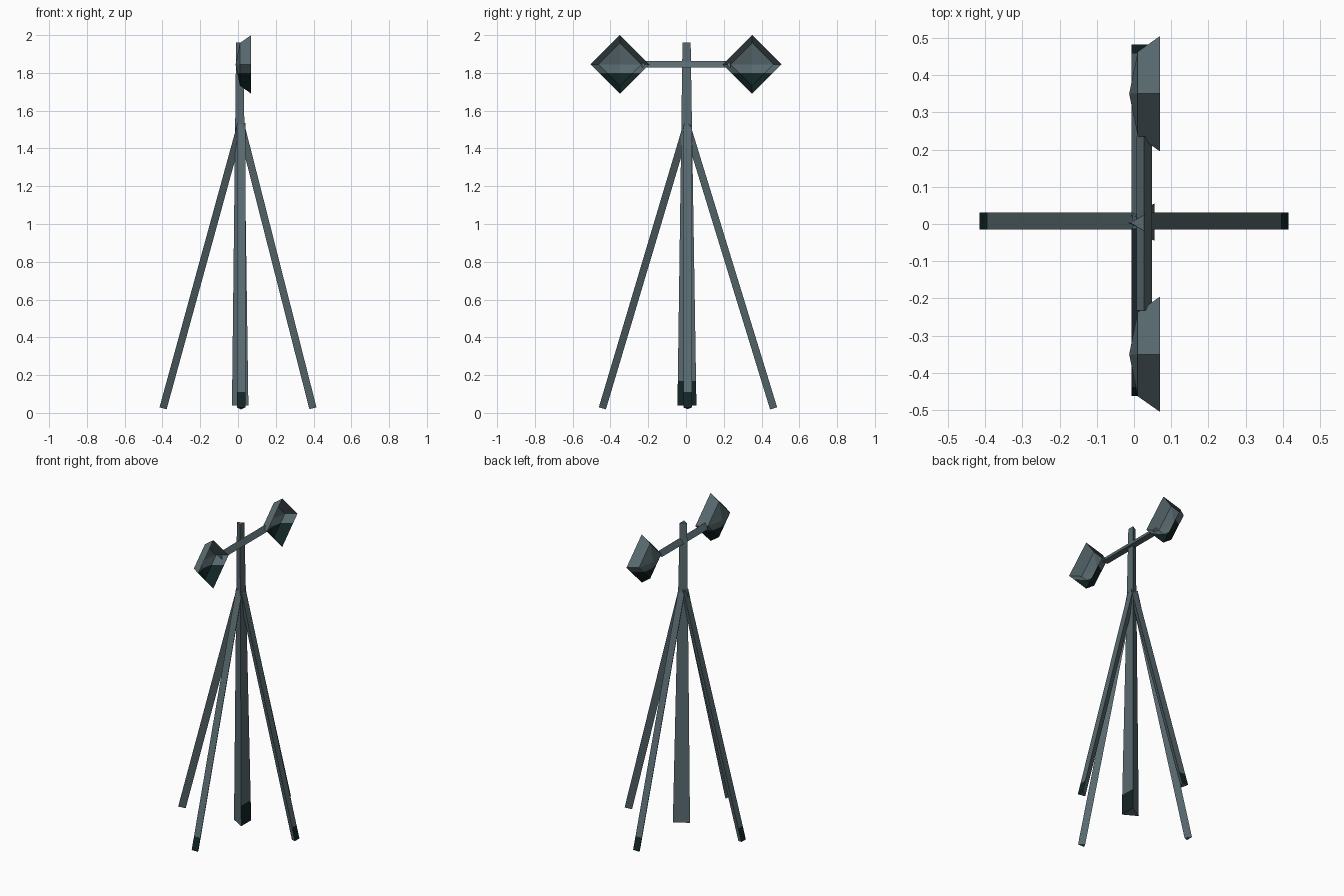
import bpy, bmesh, math
from mathutils import Vector

if "Cube" in bpy.data.objects:
    bpy.data.objects.remove(bpy.data.objects["Cube"])


def material(name, rgb):
    m = bpy.data.materials.new(name)
    m.diffuse_color = (*rgb, 1)
    m.use_nodes = True
    m.node_tree.nodes["Principled BSDF"].inputs["Base Color"].default_value = m.diffuse_color
    return m


STEEL = material("slate steel", (0.10, 0.145, 0.162))
DARK = material("dark teal grime", (0.006, 0.018, 0.018))


def finish(name, bm, cut_z, is_dark):
    """Split the part at cut_z, darken matching faces below it, add to scene."""
    if cut_z is not None:
        bmesh.ops.bisect_plane(bm, geom=bm.verts[:] + bm.edges[:] + bm.faces[:],
                               plane_co=(0, 0, cut_z), plane_no=(0, 0, 1))
    bmesh.ops.recalc_face_normals(bm, faces=bm.faces)
    bm.normal_update()
    if cut_z is not None:
        for f in bm.faces:
            if f.calc_center_median().z < cut_z and is_dark(f):
                f.material_index = 1
    me = bpy.data.meshes.new(name)
    bm.to_mesh(me)
    bm.free()
    me.materials.append(STEEL)
    me.materials.append(DARK)
    ob = bpy.data.objects.new(name, me)
    bpy.context.collection.objects.link(ob)
    return ob


def rod(name, a, b, ridge, r0, r1, cut_z=None, square_ends=True):
    """Three-sided rod from a to b with one edge pointing along ridge."""
    a, b, ridge = Vector(a), Vector(b), Vector(ridge)
    axis = (b - a).normalized() if square_ends else Vector((0, 0, 1))
    u = (ridge - axis * ridge.dot(axis)).normalized()
    v = axis.cross(u)
    bm = bmesh.new()
    rings = []
    for centre, r in ((a, r0), (b, r1)):
        angles = [i * math.tau / 3 for i in range(3)]
        rings.append([bm.verts.new(centre + (u * math.cos(t) + v * math.sin(t)) * r)
                      for t in angles])
    for i in range(3):
        j = (i + 1) % 3
        bm.faces.new((rings[0][i], rings[0][j], rings[1][j], rings[1][i]))
    bm.faces.new(rings[0])
    bm.faces.new(rings[1])
    return finish(name, bm, cut_z, lambda f: f.normal.dot(ridge) < -0.5)


# Tapered central post with level ends
rod("post", (0.026, 0.005, 0.04), (0.015, 0.003, 1.96), (-1, 0, 0),
    0.058, 0.025, cut_z=0.17, square_ends=False)

# Four splayed legs, inner edge facing the post
R = 0.026
rod("leg_left", (-0.403, 0.008, 0.026), (0.010, 0.008, 1.53), (1, 0, 0), R, R, 0.11)
rod("leg_right", (0.403, 0.008, 0.026), (0.020, 0.008, 1.53), (-1, 0, 0), R, R, 0.11)
rod("leg_front", (0.016, -0.449, 0.026), (0.016, 0.000, 1.53), (0, 1, 0), R, R, 0.11)
rod("leg_back", (0.016, 0.470, 0.026), (0.016, 0.008, 1.53), (0, -1, 0), R, R, 0.11)

# Crossbar carrying the lamps
rod("crossbar", (0.027, -0.232, 1.84), (0.027, 0.235, 1.84), (0, 0, 1), 0.024, 0.024)


def lamp(name, y, z=1.845):
    """Open diamond-shaped hood with a shallow pointed back."""
    bm = bmesh.new()
    rings = []
    for x, r in ((0.07, 0.155), (0.01, 0.113)):
        rings.append([bm.verts.new((x, y + r * math.cos(i * math.pi / 2),
                                    z + r * math.sin(i * math.pi / 2)))
                      for i in range(4)])
    tip = bm.verts.new((-0.013, y, z))
    for i in range(4):
        j = (i + 1) % 4
        bm.faces.new((rings[0][i], rings[0][j], rings[1][j], rings[1][i]))
        bm.faces.new((rings[1][i], rings[1][j], tip))
    return finish(name, bm, 1.80, lambda f: True)


lamp("lamp_front", -0.35)
lamp("lamp_back", 0.35)
